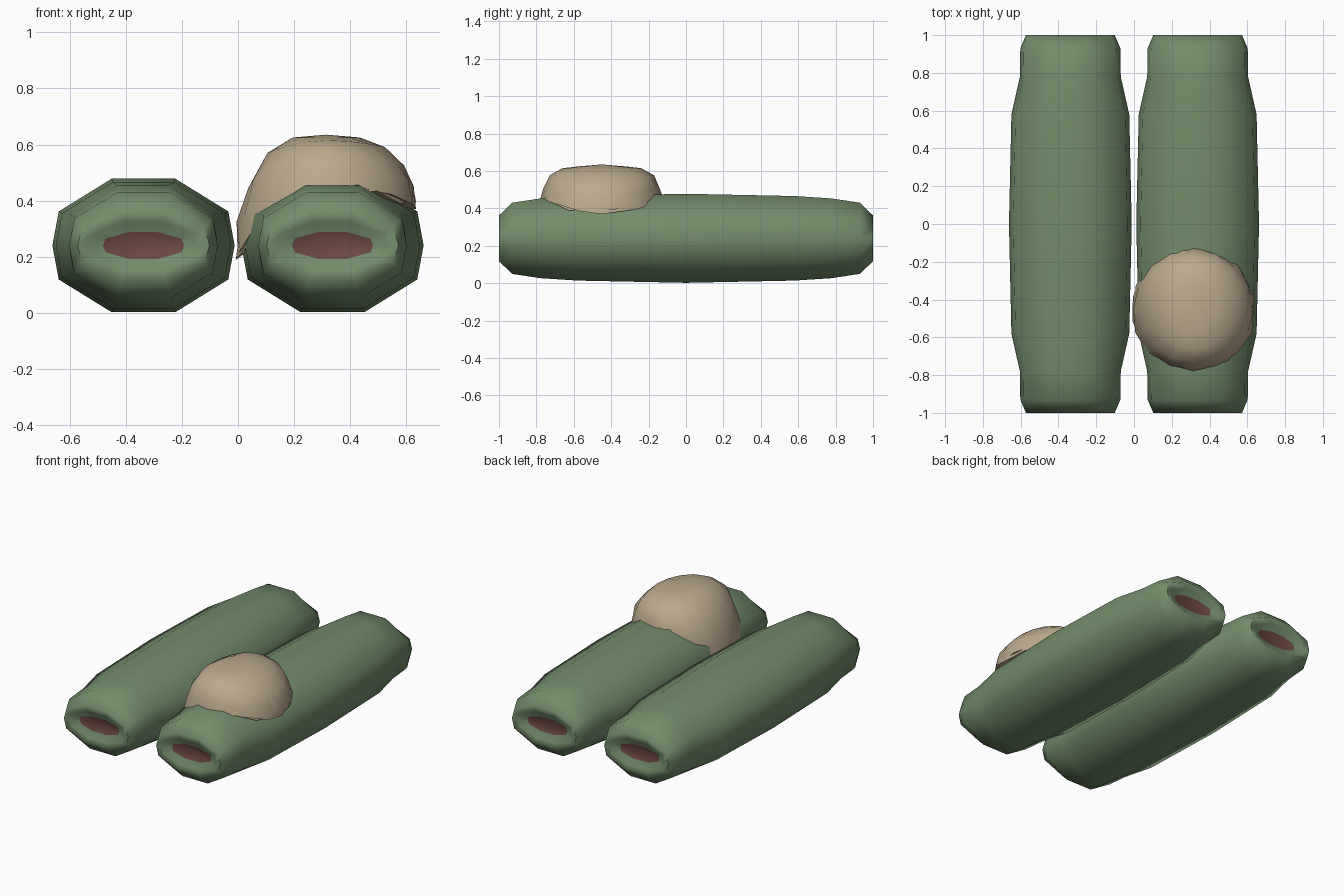
import bpy, bmesh, math, random
from math import radians, cos, sin, pi

if "Cube" in bpy.data.objects:
    bpy.data.objects.remove(bpy.data.objects["Cube"])

random.seed(4)


def material(name, rgb):
    m = bpy.data.materials.new(name)
    m.diffuse_color = (*rgb, 1)
    m.use_nodes = True
    m.node_tree.nodes["Principled BSDF"].inputs["Base Color"].default_value = m.diffuse_color
    return m


GREEN = material("leaf green", (0.17, 0.265, 0.145))
RED = material("filling red brown", (0.15, 0.065, 0.053))
TAN = material("topping tan", (0.50, 0.40, 0.27))


def finish(name, bm, mats, angle):
    bmesh.ops.recalc_face_normals(bm, faces=bm.faces)
    me = bpy.data.meshes.new(name)
    bm.to_mesh(me)
    bm.free()
    for m in mats:
        me.materials.append(m)
    ob = bpy.data.objects.new(name, me)
    bpy.context.collection.objects.link(ob)
    bpy.ops.object.select_all(action='DESELECT')
    ob.select_set(True)
    bpy.context.view_layer.objects.active = ob
    bpy.ops.object.shade_smooth_by_angle(angle=radians(angle))
    return ob


def bridge(bm, a, b):
    n = len(a)
    return [bm.faces.new((a[i], a[(i + 1) % n], b[(i + 1) % n], b[i])) for i in range(n)]


# ten-sided, squashed cross-section of unit half width and half height
SECTION = [(1, 0), (0.93, 0.51), (0.35, 1), (-0.35, 1), (-0.93, 0.51),
           (-1, 0), (-0.93, -0.51), (-0.35, -1), (0.35, -1), (0.93, -0.51)]
# distance along y, half width, half height, from mouth to middle
HALF = [(-0.965, 0.145, 0.048), (-0.99, 0.19, 0.085), (-1.0, 0.235, 0.122),
        (-0.93, 0.265, 0.19), (-0.78, 0.267, 0.213), (-0.58, 0.312, 0.226)]
STATIONS = HALF + [(0, 0.325, 0.238)] + [(-y, w, h) for y, w, h in reversed(HALF)]


def roll(name, cx):
    bm = bmesh.new()
    rings = [[bm.verts.new((cx + px * w, y, 0.24 + pz * h)) for px, pz in SECTION]
             for y, w, h in STATIONS]
    for a, b in zip(rings, rings[1:]):
        bridge(bm, a, b)
    # filling showing at both open ends
    for ring in (rings[0], rings[-1]):
        bm.faces.new(ring).material_index = 1
    finish(name, bm, [GREEN, RED], 75)


roll("left_roll", -0.337)
roll("right_roll", 0.337)


# wrinkled topping draped over the right roll, hanging lower towards the middle
def topping(name, scale, turn, drop):
    n = 16
    bm = bmesh.new()
    cx, cy = 0.315, -0.45
    top = bm.verts.new((cx, cy, 0.635 - drop))
    rings = []
    for k, r in enumerate((0.12, 0.21, 0.28, 0.315, 0.325)):
        ring = []
        for i in range(n):
            a = 2 * pi * (i + turn) / n
            c, s = cos(a), sin(a)
            left, right = max(-c, 0) ** 2, max(c, 0) ** 2
            ends = s * s
            z = (0.625,
                 0.57 * left + 0.59 * right + 0.615 * ends,
                 0.45 * left + 0.52 * right + 0.58 * ends,
                 0.33 * left + 0.46 * right + 0.51 * ends,
                 0.20 * left + 0.39 * right + 0.44 * ends)[k]
            jag = (0, 0, 0.006, 0.01, 0.022)[k]
            z += random.uniform(-jag, jag)
            rr = r * scale + random.uniform(-jag, jag) * 0.5
            ring.append(bm.verts.new((cx + rr * c, cy + rr * s, z - drop)))
        rings.append(ring)
    for i in range(n):
        bm.faces.new((top, rings[0][i], rings[0][(i + 1) % n]))
    for a, b in zip(rings, rings[1:]):
        bridge(bm, a, b)
    # underside closing inside the roll
    low = bm.verts.new((cx, cy, 0.42))
    for i in range(n):
        bm.faces.new((low, rings[-1][(i + 1) % n], rings[-1][i]))
    finish(name, bm, [TAN], 40)


topping("topping_outer", 1.0, 0.0, 0.0)
topping("topping_inner_layer", 0.985, 0.5, 0.012)
